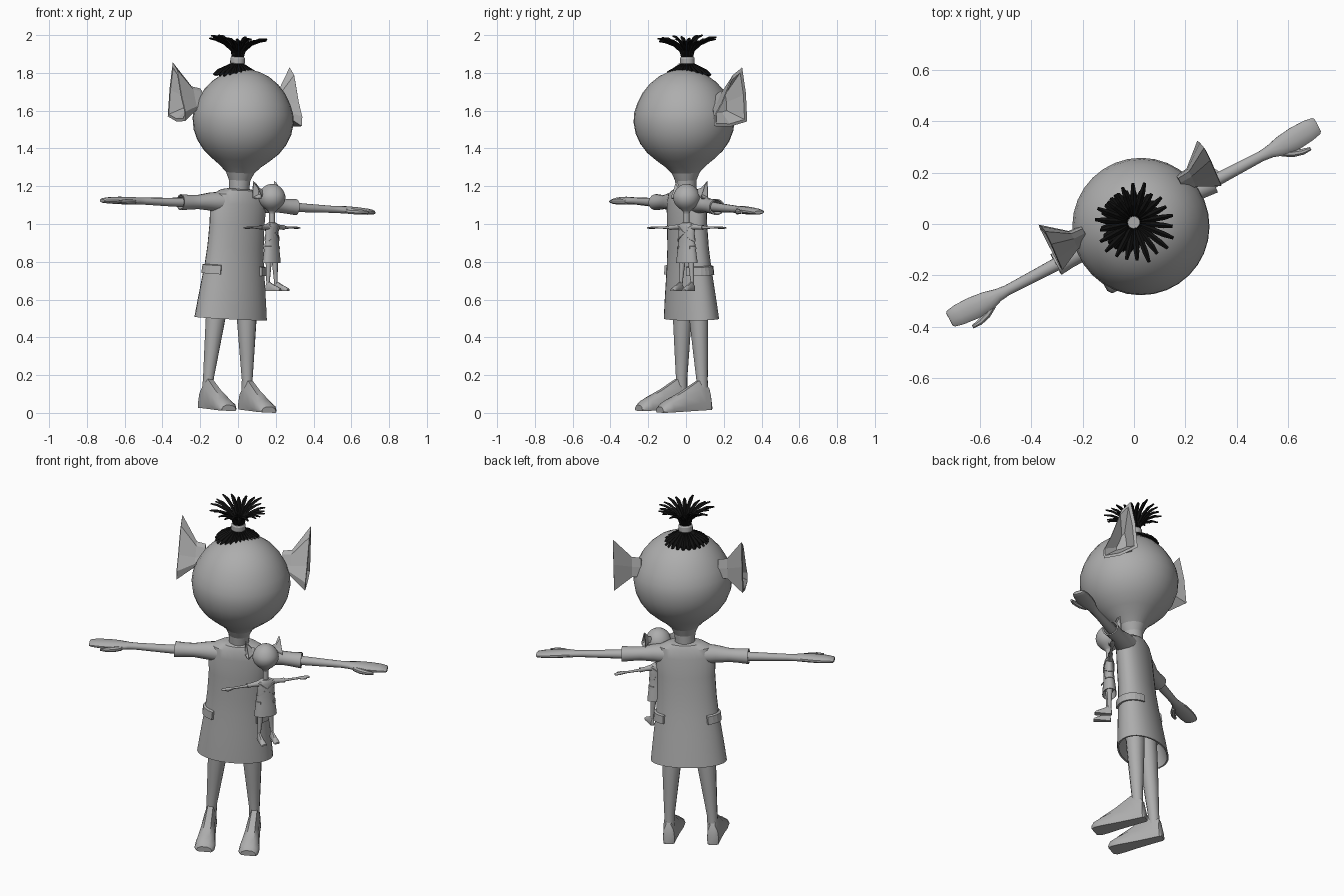
import bpy, bmesh, math, random
from mathutils import Matrix, Vector

if "Cube" in bpy.data.objects:
    bpy.data.objects.remove(bpy.data.objects["Cube"])

random.seed(4)


def material(name, v):
    m = bpy.data.materials.new(name)
    m.diffuse_color = (v, v, v, 1)
    m.use_nodes = True
    m.node_tree.nodes["Principled BSDF"].inputs["Base Color"].default_value = m.diffuse_color
    return m


GREY = material("plain grey", 0.42)
BLACK = material("hair black", 0.005)


def finish(name, bm, mat, matrix, smooth=None):
    bm.transform(matrix)
    bmesh.ops.recalc_face_normals(bm, faces=bm.faces)
    me = bpy.data.meshes.new(name)
    bm.to_mesh(me)
    bm.free()
    me.materials.append(mat)
    ob = bpy.data.objects.new(name, me)
    bpy.context.collection.objects.link(ob)
    if smooth:
        bpy.context.view_layer.objects.active = ob
        ob.select_set(True)
        bpy.ops.object.shade_smooth_by_angle(angle=math.radians(smooth))
        ob.select_set(False)
    return ob


def skin(bm, rings, caps=True):
    """Joins a list of point rings with quads."""
    vs = [[bm.verts.new(p) for p in r] for r in rings]
    n = len(vs[0])
    for a, b in zip(vs, vs[1:]):
        for i in range(n):
            j = (i + 1) % n
            bm.faces.new((a[i], a[j], b[j], b[i]))
    if caps:
        bm.faces.new(vs[0])
        bm.faces.new(vs[-1])


def loft(bm, axis, rings, n=16, side=1):
    """Rings are (position along axis, centre 1, centre 2, radius 1, radius 2)."""
    out = []
    for t, c1, c2, r1, r2 in rings:
        ring = []
        for i in range(n):
            a = 2 * math.pi * (i + 0.5) / n
            p, q = c1 + r1 * math.cos(a), c2 + r2 * math.sin(a)
            x, y, z = {'x': (t, p, q), 'y': (p, t, q), 'z': (p, q, t)}[axis]
            ring.append((x * side, y, z))
        out.append(ring)
    skin(bm, out)


def figure(prefix, M, head_scale, head_z):
    # head and neck
    hz = lambda z: head_z + (z - 1.57) * head_scale
    prof = [(.03, 1.822), (.075, 1.812), (.125, 1.79), (.175, 1.752), (.215, 1.705),
            (.245, 1.65), (.263, 1.60), (.268, 1.55), (.259, 1.49), (.236, 1.435),
            (.2, 1.385), (.155, 1.345), (.11, 1.31), (.075, 1.275), (.057, 1.235), (.052, 1.16)]
    bm = bmesh.new()
    loft(bm, 'z', [(hz(z), 0, 0, r * head_scale, r * head_scale) for r, z in prof], 32)
    if head_scale < 1:
        loft(bm, 'z', [(1.15, 0, 0, .05, .05), (1.42, 0, 0, .05, .05)])
    finish(prefix + "head", bm, GREY, M, 20)

    # tunic with open hem
    bm = bmesh.new()
    loft(bm, 'z', [(1.19, 0, 0, .06, .05), (1.183, 0, 0, .10, .064), (1.16, 0, 0, .145, .075),
                   (1.11, 0, 0, .163, .083), (1.0, 0, 0, .158, .087), (.88, 0, .002, .162, .09),
                   (.78, 0, .004, .17, .098), (.68, 0, .006, .184, .108), (.58, 0, .008, .197, .118),
                   (.50, 0, .01, .207, .125), (.50, 0, .01, .198, .116), (.62, 0, .006, .17, .095)], 28)
    finish(prefix + "tunic", bm, GREY, M, 25)

    # side pieces of the belt
    bm = bmesh.new()
    for s in (-1, 1):
        rings = []
        for k in range(-4, 5):
            a = k * math.radians(12)
            c, d = math.cos(a), math.sin(a)
            rings.append([(s * (.168 + o) * c, .004 + (.096 + o) * d, z)
                          for o, z in ((0, .735), (.018, .735), (.014, .78), (0, .785))])
        skin(bm, rings)
    finish(prefix + "belt_sides", bm, GREY, M)

    for s, side in ((-1, "right_"), (1, "left_")):
        # sleeve with a hollow cuff
        bm = bmesh.new()
        loft(bm, 'x', [(.11, 0, 1.115, .06, .055), (.17, 0, 1.115, .052, .048), (.24, 0, 1.11, .04, .038),
                       (.29, 0, 1.107, .041, .039), (.345, 0, 1.105, .046, .043),
                       (.345, 0, 1.105, .038, .036), (.30, 0, 1.105, .03, .03)], 16, s)
        finish(prefix + side + "sleeve", bm, GREY, M, 30)

        # arm, mitten hand and thumb
        bm = bmesh.new()
        loft(bm, 'x', [(.28, 0, 1.105, .028, .027), (.42, 0, 1.103, .024, .023), (.56, 0, 1.102, .021, .019),
                       (.60, 0, 1.102, .026, .019), (.65, -.002, 1.102, .041, .02), (.71, 0, 1.10, .046, .02),
                       (.77, .003, 1.098, .043, .017), (.805, .004, 1.096, .036, .013),
                       (.812, .004, 1.095, .028, .008)], 12, s)
        thumb = [(.63, -.025, .014), (.67, -.047, .016), (.71, -.06, .013), (.745, -.064, .007)]
        loft(bm, 'x', [(x, y, 1.097, r, r) for x, y, r in thumb], 8, s)
        finish(prefix + side + "arm", bm, GREY, M, 40)

        # leg
        bm = bmesh.new()
        loft(bm, 'z', [(.66, s * .085, .005, .06, .055), (.5, s * .093, .004, .054, .05),
                       (.32, s * .106, .003, .04, .04), (.18, s * .116, .002, .029, .031),
                       (.11, s * .118, 0, .03, .032)], 12)
        finish(prefix + side + "leg", bm, GREY, M, 40)

        # foot, a wedge widening to the toe
        bm = bmesh.new()
        rings = []
        for y, w, h in ((.045, .022, .05), (.036, .032, .11), (.005, .034, .16), (-.03, .036, .155),
                        (-.12, .044, .105), (-.20, .055, .068), (-.24, .055, .048), (-.258, .042, .03)):
            cx, b = s * .12, .02
            rings.append([(cx + w * u, y, b + h * v) for u, v in
                          ((-.9, 0), (.9, 0), (1, .25), (.85, .7), (.4, 1), (-.4, 1), (-.85, .7), (-1, .25))])
        skin(bm, rings)
        finish(prefix + side + "foot", bm, GREY, M, 40)

        # ear, a funnel from the head to a pointed opening
        outline = [(.172, 1.838), (.19, 1.70), (.193, 1.55), (.09, 1.528), (-.005, 1.535),
                   (-.005, 1.585), (.045, 1.66), (.115, 1.80)]
        cy, cz = .07, 1.635
        dx = .27 * (head_scale - 1)
        bm = bmesh.new()
        rings = []
        for x, k in ((.21, .36), (.26, .40), (.35, 1), (.353, .86), (.285, .3)):
            rings.append([(s * (x + dx), cy + (y - cy) * k, cz + (z - cz) * k + head_z - 1.57)
                          for y, z in outline])
        skin(bm, rings)
        finish(prefix + side + "ear", bm, GREY, M)


# main figure, turned and leaning a little
tilt = (Matrix.Rotation(math.radians(27.7), 4, 'Z') @ Matrix.Translation((0, .005, 1.05))
        @ Matrix.Rotation(math.radians(3), 4, 'X') @ Matrix.Rotation(math.radians(2.2), 4, 'Y')
        @ Matrix.Translation((0, 0, -1.05)))
figure("", tilt, 1.0, 1.57)

# small doll carried on the chest
doll = (Matrix.Translation((.18, .003, .642)) @ Matrix.Rotation(math.radians(55), 4, 'Z')
        @ Matrix.Scale(.31, 4))
figure("doll_", doll, .86, 1.63)

# crossed straps on the doll
bm = bmesh.new()
for s in (-1, 1):
    rings = []
    for k in range(25):
        a = 2 * math.pi * k / 24
        c, d = math.cos(a), math.sin(a)
        z = 1.01 + s * .13 * c
        rings.append([(r * 1.68 * c, r * .95 * d, z + h) for r, h in
                      ((.088, -.018), (.104, -.018), (.104, .018), (.088, .018))])
    skin(bm, rings, False)
finish("doll_straps", bm, GREY, doll)


# hair
def strand(bm, a, path):
    """Tapered strand in the vertical plane at angle a; path is (radius, height, width)."""
    out, tan = Vector((math.cos(a), math.sin(a), 0)), Vector((-math.sin(a), math.cos(a), 0))
    rings = []
    for i, (r, z, w) in enumerate(path):
        p, q = path[max(i - 1, 0)], path[min(i + 1, len(path) - 1)]
        d = Vector((q[0] - p[0], q[1] - p[1])).normalized()
        nor = out * -d.y + Vector((0, 0, d.x))
        c = out * r + Vector((0, 0, z))
        rings.append([c + tan * w, c + nor * w * .7, c - tan * w, c - nor * w * .7])
    skin(bm, rings)


H = tilt @ Matrix.Translation((-.03, .045, 0))
bm = bmesh.new()
loft(bm, 'z', [(1.77, .01, -.015, .11, .11), (1.80, .01, -.012, .098, .098), (1.822, .005, -.005, .065, .065),
               (1.852, 0, 0, .032, .032)], 24)
for i in range(24):
    a = 2 * math.pi * i / 24
    strand(bm, a, [(.025, 1.852, .006), (.06, 1.828, .011), (.1, 1.805, .014), (.122, 1.783, .009)])
finish("hair_base", bm, BLACK, H)

bm = bmesh.new()
loft(bm, 'z', [(1.846, 0, 0, .034, .034), (1.852, 0, 0, .039, .039), (1.878, 0, 0, .039, .039),
               (1.886, 0, 0, .034, .034)], 16)
finish("hair_tie", bm, GREY, H, 30)

bm = bmesh.new()
for i in range(22):
    a = 2 * math.pi * i / 22
    k = random.uniform(.85, 1.08)
    h = random.uniform(.8, 1.0)
    strand(bm, a, [(.024, 1.87, .006), (.034, 1.88 + .045 * h, .009), (.07 * k, 1.88 + .085 * h, .011),
                   (.115 * k, 1.88 + .108 * h, .011), (.152 * k, 1.88 + .113 * h, .006)])
finish("hair_tuft", bm, BLACK, H)

# set the model on the ground
low = min(v.co.z for o in bpy.data.objects for v in o.data.vertices)
for o in bpy.data.objects:
    o.data.transform(Matrix.Translation((0, 0, -low)))
